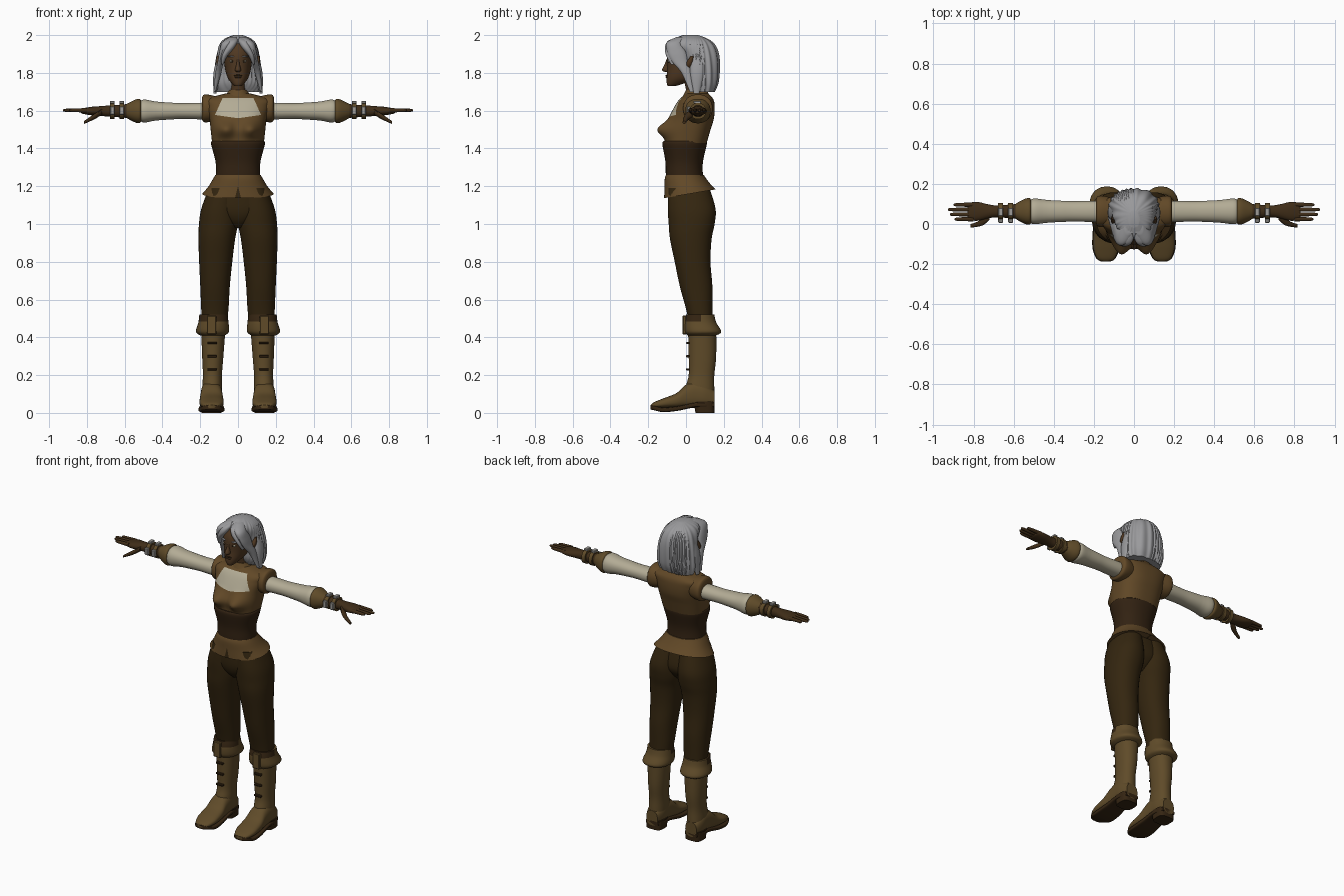
import bpy, bmesh
from math import sin, cos, pi, exp, radians, atan2, copysign
from mathutils import Matrix, Vector

if "Cube" in bpy.data.objects:
    bpy.data.objects.remove(bpy.data.objects["Cube"])


def material(name, *rgb):
    mat = bpy.data.materials.new(name)
    mat.use_nodes = True
    mat.diffuse_color = (*rgb, 1)
    mat.node_tree.nodes["Principled BSDF"].inputs["Base Color"].default_value = (*rgb, 1)
    return mat


HAIR = material("silver hair", .32, .32, .33)
SKIN = material("brown skin", .08, .04, .016)
CREAM = material("cream cloth", .45, .41, .3)
VEST = material("vest brown", .12, .065, .02)
CORSET = material("corset dark brown", .032, .016, .006)
TROUSERS = material("trouser dark brown", .034, .019, .005)
BOOT = material("boot leather", .115, .07, .022)
DARK = material("sole dark leather", .035, .018, .006)
METAL = material("buckle grey", .35, .34, .32)
GLOVE = material("glove leather", .05, .026, .009)


def finish(name, bm, mat, mirror, angle=40):
    """Turn the bmesh into a shaded object, mirrored to the other side if paired."""
    bmesh.ops.recalc_face_normals(bm, faces=bm.faces)
    mesh = bpy.data.meshes.new(name)
    bm.to_mesh(mesh)
    bm.free()
    mesh.materials.append(mat)
    for polygon in mesh.polygons:
        polygon.use_smooth = True
    mesh.set_sharp_from_angle(angle=radians(angle))
    part = bpy.data.objects.new(name, mesh)
    bpy.context.collection.objects.link(part)
    if mirror:
        part.modifiers.new("Mirror", "MIRROR").use_mirror_merge = False
    return part


def smooth_path(sections, steps):
    """Catmull-Rom interpolation of section tuples."""
    path = []
    padded = [sections[0], *sections, sections[-1]]
    for group in zip(padded, padded[1:], padded[2:], padded[3:]):
        for step in range(steps):
            t = step / steps
            path.append([q + t / 2 * (r - p + t * (2 * p - 5 * q + 4 * r - s + t * (3 * (q - r) + s - p)))
                         for p, q, r, s in zip(*group)])
    return path + [sections[-1]]


def loft(name, mat, *sections, axis="z", mirror=False, sides=32, steps=5, power=2.2, warp=None):
    """Skin over rounded sections: position on the axis, then the low and high limits
    of the other two axes. A section of four numbers has one half width around x = 0."""
    if len(sections[0]) == 4:
        sections = [(t, -half, half, low, high) for t, half, low, high in sections]
    bm = bmesh.new()
    rings = []
    for t, left, right, low, high in smooth_path(sections, steps):
        ring = []
        for k in range(sides):
            turn = 2 * pi * (k + .5) / sides
            c, s = (copysign(abs(f) ** (2 / power), f) for f in (cos(turn), sin(turn)))
            u = (left + right + (right - left) * c) / 2
            v = (low + high + (high - low) * s) / 2
            point = Vector({"x": (t, u, v), "y": (u, t, v), "z": (u, v, t)}[axis])
            ring.append(bm.verts.new(warp(point) if warp else point))
        rings.append(ring)
    for ring, following in zip(rings, rings[1:]):
        for k in range(sides):
            bm.faces.new((ring[k - 1], ring[k], following[k], following[k - 1]))
    bm.faces.new(rings[0])
    bm.faces.new(rings[-1])
    return finish(name, bm, mat, mirror)


def arm_part(name, mat, *sections, y=.063, z=1.598, **options):
    """Loft along the arm: x, half depth and half height around the arm's centre line."""
    return loft(name, mat, *[(x, y - deep, y + deep, z - tall, z + tall) for x, deep, tall in sections],
                axis="x", mirror=True, **options)


def ball(name, mat, centre, radii, mirror=False):
    bm = bmesh.new()
    bmesh.ops.create_uvsphere(bm, u_segments=20, v_segments=12, radius=1,
                              matrix=Matrix.Translation(centre) @ Matrix.Diagonal((*radii, 1)))
    return finish(name, bm, mat, mirror)


def box(name, mat, centre, size):
    bm = bmesh.new()
    bmesh.ops.create_cube(bm, size=1, matrix=Matrix.Translation(centre) @ Matrix.Diagonal((*size, 1)))
    bmesh.ops.bevel(bm, geom=bm.edges[:], offset=min(size) / 5, segments=1, affect="EDGES")
    return finish(name, bm, mat, mirror=True, angle=25)


def paint(part, mat, planes, rule):
    """Cut the mesh along planes, then recolour the faces that satisfy the rule."""
    bm = bmesh.new()
    bm.from_mesh(part.data)
    for point, normal in planes:
        bmesh.ops.bisect_plane(bm, geom=bm.verts[:] + bm.edges[:] + bm.faces[:],
                               plane_co=point, plane_no=normal, dist=1e-5)
    for face in bm.faces:
        if rule(face.calc_center_median()):
            face.material_index = 1
    bm.to_mesh(part.data)
    bm.free()
    part.data.materials.append(mat)


# Vest with shaped bust and open neckline
def bust(p):
    if p.y < 0:
        p.y -= .058 * exp(-((abs(p.x) - .066) / .05) ** 2 - ((p.z - 1.5) / .042) ** 2)
    return p


def in_neckline(p):
    width, height = abs(p.x), p.z - neck_low
    return p.y < .03 and neck_slope * width < height < neck_height and width < neck_half - height * .45


neck_low, neck_height, neck_half, neck_slope = 1.56, .108, .13, .14
vest = loft("vest", VEST, (1.43, .137, -.11, .11), (1.5, .145, -.1, .13), (1.56, .152, -.09, .148),
            (1.62, .168, -.062, .152), (1.66, .17, -.035, .145), (1.69, .07, 0, .12),
            sides=64, steps=8, power=2.5, warp=bust)
cuts = [((0, 0, neck_low + neck_height), (0, 0, 1))]
for side in (-1, 1):
    cuts += [((side * neck_half, 0, neck_low), (side, 0, .45)), ((0, 0, neck_low), (side * neck_slope, 0, -1))]
paint(vest, CREAM, cuts, in_neckline)
arm_part("vest_shoulder", VEST, (.1, .065, .06), (.15, .077, .072), (.18, .076, .073), (.19, .06, .06), z=1.612)
loft("collar", VEST, (1.67, .085, -.02, .13), (1.69, .06, -.01, .12), (1.71, .05, 0, .11))

# Corset and flared peplum with a front notch
loft("corset", CORSET, (1.21, .125, -.1, .1), (1.26, .118, -.107, .09), (1.33, .119, -.109, .09),
     (1.42, .142, -.125, .11), (1.44, .138, -.118, .108), sides=48)


def tilt(p):
    p.z += max(0, 1.255 - p.z) * 1.8 * (p.y - .02)
    return p


peplum = loft("peplum", VEST, (1.26, .12, -.106, .095), (1.24, .132, -.113, .106), (1.2, .156, -.114, .13),
              (1.16, .188, -.116, .156), sides=64, warp=tilt)
paint(peplum, TROUSERS, [((0, 0, 1.2), (side, 0, .25)) for side in (-1, 1)],
      lambda p: p.y < 0 and abs(p.x) < (1.2 - p.z) / 4)

# Trousers
loft("trouser_leg", TROUSERS, (.46, .06, .19, .02, .14), (.55, .05, .195, 0, .14), (.67, .043, .2, -.033, .14),
     (.8, .03, .206, -.06, .13), (.92, .015, .21, -.085, .136), (1, 0, .207, -.092, .152),
     (1.08, 0, .195, -.097, .157), (1.19, 0, .155, -.095, .125), mirror=True)
loft("trouser_hips", TROUSERS, (.98, .03, -.04, .07), (1.02, .1, -.075, .11), (1.08, .17, -.094, .135),
     (1.19, .15, -.097, .115))

# Boots: foot, sole and heel share the same outline
loft("boot_shaft", BOOT, (.05, .09, .19, .03, .15), (.13, .085, .19, 0, .15), (.2, .085, .186, .014, .15),
     (.3, .077, .19, .014, .16), (.46, .065, .196, .01, .16), mirror=True)
cuff = loft("boot_cuff", BOOT, (.52, .055, .205, 0, .15), (.48, .05, .21, -.01, .16), (.43, .047, .223, -.008, .187),
            (.41, .07, .2, .01, .16), mirror=True)
paint(cuff, DARK, [((0, 0, .485), (0, 0, 1)), ((0, .08, 0), (0, 1, 0))], lambda p: p.z > .485 and p.y < .08)
box("boot_front_flap", BOOT, (.14, -.008, .465), (.05, .02, .1))
for row in range(3):
    box("boot_lace", DARK, (.137, .01, .23 + row * .07), (.05, .018, .012))

middle = .14
outline = [(-.187, .02, .042), (-.17, .045, .056), (-.12, .063, .077), (-.05, .063, .105), (0, .058, .15),
           (.05, .056, .17), (.1, .054, .16), (.15, .04, .12)]
loft("boot_foot", BOOT, *[(y, middle - half, middle + half, .025, top) for y, half, top in outline],
     axis="y", mirror=True, power=2.5)


def sole_section(y, half):
    lift = min(.03, abs(y + .1) / 5)
    return y, middle - half, middle + half, lift, lift + .025


loft("boot_sole", DARK, *[sole_section(y, half + .004) for y, half, top in outline],
     axis="y", mirror=True, power=5)
loft("boot_heel", DARK, *[(z, middle - half, middle + half, .05 - z / 6, .15) for z, half in ((0, .053), (.06, .057))],
     mirror=True, power=3.5)

# Sleeves and leather arm cuffs
arm_part("sleeve", CREAM, (.12, .053, .045), (.2, .053, .044), (.3, .051, .042), (.36, .053, .045), (.42, .056, .049),
         (.45, .059, .053), (.5, .064, .061), (.53, .05, .045))
arm_part("arm_cuff", BOOT, (.51, .05, .05), (.52, .066, .064), (.54, .064, .062), (.57, .05, .048), (.59, .037, .037))

# Gloved hands
arm_part("glove", GLOVE, (.56, .04, .04), (.62, .034, .034), (.69, .03, .029), (.73, .036, .026), (.78, .047, .022),
         (.82, .043, .015), (.83, .03, .01))
for i, tip in enumerate((.895, .918, .927, .9)):
    arm_part("finger", GLOVE, (.8, .011, .012), (.86, .01, .01), (tip - .01, .008, .008), (tip, .003, .003),
             y=.024 + .024 * i, z=1.602, sides=12, steps=3)
loft("thumb", GLOVE, (.72, .02, .05, 1.58, 1.61), (.75, -.005, .035, 1.56, 1.59), (.78, -.014, .012, 1.545, 1.57),
     (.815, -.018, 0, 1.53, 1.545), axis="x", mirror=True, sides=14)
for x in (.615, .665):
    arm_part("wrist_strap", BOOT, (x - .012, .043, .043), (x + .012, .043, .043), sides=24, steps=1)
    box("strap_buckle_front", METAL, (x, .015, 1.6), (.024, .018, .045))
    box("strap_buckle_top", METAL, (x, .06, 1.645), (.024, .04, .014))

# Neck and head
loft("neck", SKIN, (1.66, .046, 0, .1), (1.71, .042, 0, .1), (1.79, .046, -.02, .1))
loft("head", SKIN, (1.73, .018, -.097, -.055), (1.745, .034, -.102, -.01), (1.775, .055, -.103, .06),
     (1.82, .068, -.1, .1), (1.9, .076, -.1, .12), (1.96, .06, -.07, .11), (1.98, .03, -.03, .07), sides=40)
loft("nose", SKIN, (1.805, .008, -.11, -.08), (1.815, .016, -.127, -.08), (1.85, .008, -.112, -.08),
     (1.88, .008, -.1, -.08), sides=16)
ball("upper_lip", DARK, (0, -.1, 1.786), (.022, .008, .005))
ball("lower_lip", SKIN, (0, -.1, 1.778), (.02, .009, .006))
ball("eye", CREAM, (.031, -.086, 1.862), (.014, .013, .007), mirror=True)
ball("iris", DARK, (.031, -.094, 1.862), (.006, .006, .006), mirror=True)
ball("eyebrow", HAIR, (.034, -.091, 1.887), (.02, .01, .004), mirror=True)
loft("ear", SKIN, (1.815, .085, .1, 0, .02), (1.85, .085, .115, 0, .035), (1.89, .1, .113, .025, .04),
     mirror=True, sides=16)


# Hair: grooved mass, fringe and face-framing locks
def grooves(p):
    middle_y = .05
    turn = atan2(p.y - middle_y, p.x)
    swell = 1 + .03 * sin(26 * turn + 5 * sin(3 * turn))
    return Vector((p.x * swell, middle_y + (p.y - middle_y) * swell, p.z))


loft("hair", HAIR, (1.7, .115, .03, .15), (1.75, .125, .005, .17), (1.83, .12, 0, .177), (1.9, .11, -.03, .172),
     (1.95, .096, -.07, .152), (1.98, .07, -.06, .115), (2, .025, -.015, .065), sides=128, warp=grooves)
loft("side_lock", HAIR, (1.99, 0, .045, -.05, .02), (1.96, .03, .085, -.104, -.02), (1.91, .06, .1, -.1, 0),
     (1.86, .076, .108, -.075, .01), (1.8, .088, .12, -.025, .03), (1.7, .118, .13, .02, .04), mirror=True, sides=16)
loft("fringe_lock", HAIR, (1.99, 0, .03, -.04, .03), (1.97, 0, .056, -.095, -.02), (1.935, .018, .07, -.112, -.05),
     (1.89, .055, .086, -.105, -.05), (1.845, .077, .088, -.08, -.055), mirror=True, sides=16)
loft("back_lock", HAIR, (1.9, .07, .105, .03, .11), (1.8, .085, .13, .02, .1), (1.69, .115, .13, .04, .07),
     mirror=True, sides=16)
